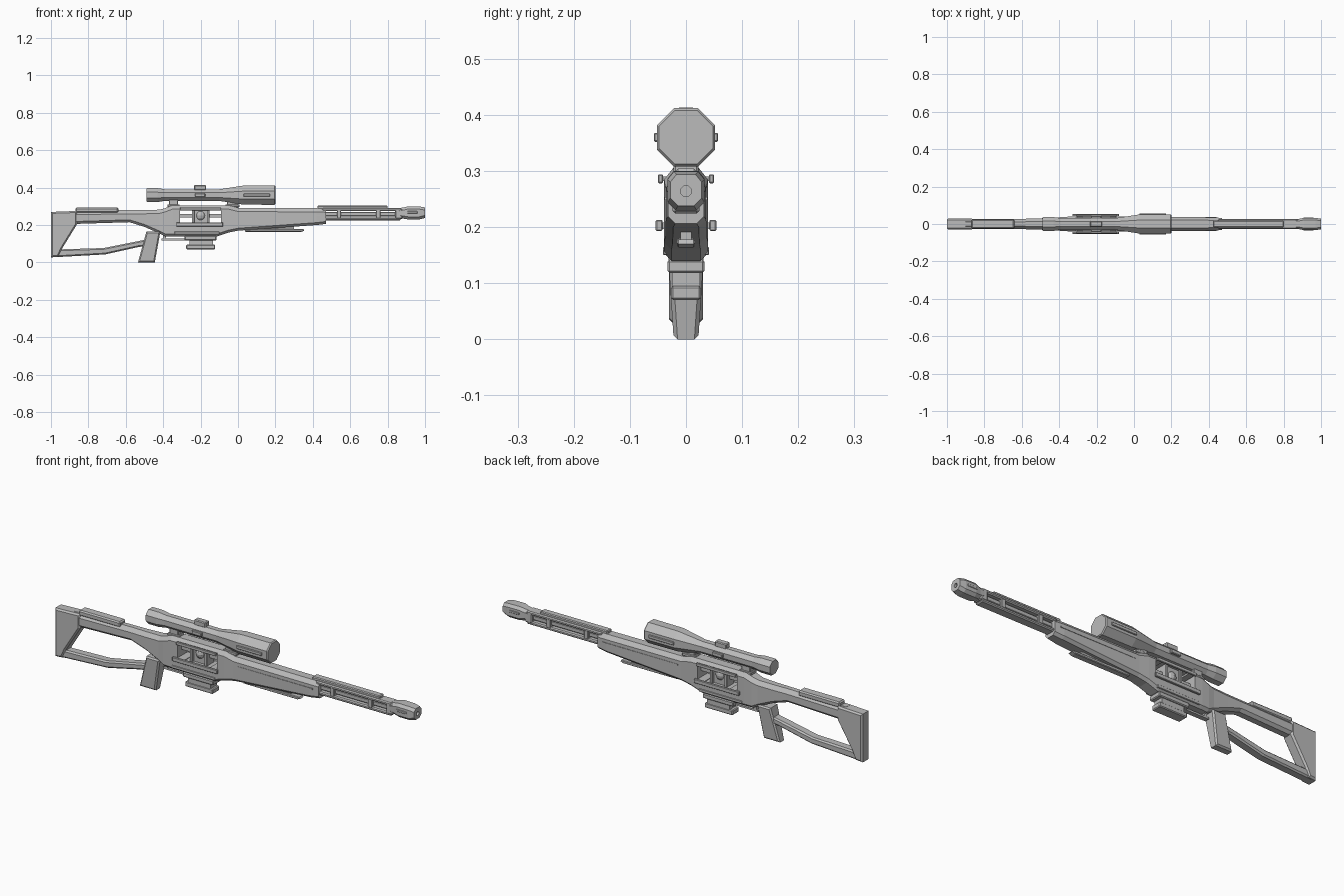
import bpy, bmesh, math
from mathutils import Matrix

if "Cube" in bpy.data.objects:
    bpy.data.objects.remove(bpy.data.objects["Cube"], do_unlink=True)

grey = bpy.data.materials.new("gunmetal_grey")
grey.use_nodes = True
grey.diffuse_color = (0.5, 0.5, 0.5, 1)
grey.node_tree.nodes["Principled BSDF"].inputs["Base Color"].default_value = (0.5, 0.5, 0.5, 1)


def finish(name, bm):
    bmesh.ops.recalc_face_normals(bm, faces=bm.faces)
    mesh = bpy.data.meshes.new(name)
    bm.to_mesh(mesh)
    bm.free()
    mesh.materials.append(grey)
    ob = bpy.data.objects.new(name, mesh)
    bpy.context.scene.collection.objects.link(ob)
    return ob


def skin(name, rings):
    """Join equal rings of points into a capped tube."""
    bm = bmesh.new()
    vs = [[bm.verts.new(p) for p in ring] for ring in rings]
    n = len(vs[0])
    for a, b in zip(vs, vs[1:]):
        for i in range(n):
            j = (i + 1) % n
            bm.faces.new((a[i], a[j], b[j], b[i]))
    bm.faces.new(vs[0])
    bm.faces.new(vs[-1])
    return finish(name, bm)


def loft(name, sections, top, low):
    """Chamfered section along x; each station is x, bottom, top, half width."""
    rings = []
    for x, z0, z1, w in sections:
        half = [(w - low, z0), (w, z0 + low), (w, z1 - top), (w - top * 0.8, z1)]
        rings.append([(x, y, z) for y, z in half]
                     + [(x, -y, z) for y, z in reversed(half)])
    return skin(name, rings)


def prism(name, pts, bevel):
    """Side outline of x, z, half width, with chamfered side edges."""
    bm = bmesh.new()
    a = [bm.verts.new((x, -w, z)) for x, z, w in pts]
    b = [bm.verts.new((x, w, z)) for x, z, w in pts]
    sides = [bm.faces.new(a), bm.faces.new(b)]
    for i in range(len(pts)):
        j = (i + 1) % len(pts)
        bm.faces.new((a[i], a[j], b[j], b[i]))
    bmesh.ops.recalc_face_normals(bm, faces=bm.faces)
    edges = [e for f in sides for e in f.edges]
    if bevel:
        bmesh.ops.bevel(bm, geom=edges, offset=bevel, segments=1, affect='EDGES')
    return finish(name, bm)


def box(name, x0, x1, z0, z1, y1, y0=None, bevel=0.0):
    """Box across the centre plane, or from y0 to y1 when y0 is given."""
    y0 = -y1 if y0 is None else y0
    bm = bmesh.new()
    size = Matrix.Diagonal((x1 - x0, y1 - y0, z1 - z0, 1))
    move = Matrix.Translation(((x0 + x1) / 2, (y0 + y1) / 2, (z0 + z1) / 2))
    bmesh.ops.create_cube(bm, size=1, matrix=move @ size)
    if bevel:
        bmesh.ops.bevel(bm, geom=bm.edges[:], offset=bevel, segments=1, affect='EDGES')
    return finish(name, bm)


def pair(name, x0, x1, z0, z1, inner, outer, bevel=0.002):
    box("left_" + name, x0, x1, z0, z1, outer, inner, bevel)
    box("right_" + name, x0, x1, z0, z1, -inner, -outer, bevel)


def cut(ob, cutter):
    cutter.hide_render = True
    mod = ob.modifiers.new("cut", 'BOOLEAN')
    mod.object = cutter
    mod.solver = 'EXACT'
    deps = bpy.context.evaluated_depsgraph_get()
    mesh = bpy.data.meshes.new_from_object(ob.evaluated_get(deps))
    ob.modifiers.clear()
    ob.data = mesh
    bpy.data.objects.remove(cutter, do_unlink=True)


# Receiver, stock beam and forestock in one chamfered body
body = loft("body", [
    (-0.9, 0.205, 0.275, 0.028), (-0.58, 0.215, 0.28, 0.028),
    (-0.5, 0.19, 0.28, 0.03), (-0.42, 0.155, 0.282, 0.033),
    (-0.39, 0.14, 0.29, 0.037), (-0.35, 0.14, 0.305, 0.039),
    (-0.11, 0.14, 0.305, 0.039), (-0.05, 0.16, 0.305, 0.039),
    (0.0, 0.17, 0.292, 0.037), (0.42, 0.2, 0.29, 0.036),
    (0.47, 0.206, 0.288, 0.032)], 0.02, 0.013)
cut(body, box("window_cutter", -0.31, -0.09, 0.205, 0.29, 0.1))

# Mechanism inside the window
box("chamber_block", -0.245, -0.155, 0.2, 0.295, 0.018)
box("chamber_bar", -0.315, -0.085, 0.24, 0.258, 0.008)
for i, x in enumerate((-0.24, -0.16)):
    box("chamber_post_%d" % i, x - 0.007, x + 0.007, 0.2, 0.295, 0.03, bevel=0.002)
bm = bmesh.new()
bmesh.ops.create_uvsphere(bm, u_segments=12, v_segments=8, radius=0.03,
                          matrix=Matrix.Translation((-0.2, 0, 0.25)))
finish("chamber_core", bm)

# Side rails above and below the window
pair("upper_rail", -0.31, -0.09, 0.278, 0.294, 0.041, 0.05)
pair("lower_rail", -0.33, -0.08, 0.193, 0.213, 0.042, 0.054)
for x in (-0.29, -0.11):
    box("upper_rail_stem", x - 0.015, x + 0.015, 0.282, 0.29, 0.043)
    box("lower_rail_stem", x - 0.02, x + 0.02, 0.197, 0.208, 0.045)
box("receiver_lower_plate", -0.34, -0.1, 0.15, 0.165, 0.041, bevel=0.002)

# Forestock trim and the bar under it
box("forestock_strip", 0.02, 0.44, 0.248, 0.254, 0.0385)
prism("under_bar", [(0.03, 0.18, 0.016), (0.04, 0.164, 0.016),
                    (0.34, 0.164, 0.016), (0.355, 0.17, 0.016), (0.35, 0.178, 0.016)], 0.003)
box("under_bar_spacer", 0.05, 0.3, 0.17, 0.2, 0.01)

# Skeleton stock
prism("butt", [(x, z, 0.03) for x, z in (
    (-1, 0.27), (-1, 0.027), (-0.96, 0.03), (-0.94, 0.075),
    (-0.86, 0.205), (-0.86, 0.275))], 0.008)
prism("lower_strut", [(x, z, 0.024) for x, z in (
    (-0.98, 0.028), (-0.71, 0.043), (-0.53, 0.083), (-0.47, 0.09),
    (-0.47, 0.125), (-0.52, 0.117), (-0.72, 0.077), (-0.95, 0.07))], 0.007)
box("cheek_pad", -0.87, -0.64, 0.265, 0.293, 0.024, bevel=0.006)

# Grip, trigger bar and magazine
prism("grip", [(-0.49, 0.165, 0.033), (-0.535, 0, 0.022),
               (-0.445, 0, 0.022), (-0.415, 0.165, 0.033)], 0.007)
box("trigger_bar", -0.41, -0.28, 0.118, 0.127, 0.012)
box("trigger_bar_mount", -0.4, -0.385, 0.12, 0.15, 0.012)
box("magazine_collar", -0.285, -0.115, 0.118, 0.142, 0.033, bevel=0.004)
box("magazine_neck", -0.26, -0.135, 0.085, 0.125, 0.025)
box("magazine_base", -0.277, -0.122, 0.07, 0.095, 0.027, bevel=0.004)

# Barrel shroud with open slots
box("barrel_core", 0.45, 0.88, 0.246, 0.27, 0.013, bevel=0.004)
box("shroud_top", 0.45, 0.87, 0.274, 0.291, 0.026, bevel=0.005)
box("shroud_bottom", 0.45, 0.87, 0.224, 0.241, 0.024, bevel=0.005)
box("barrel_top_rail", 0.425, 0.8, 0.285, 0.304, 0.018, bevel=0.004)
for x in (0.54, 0.75):
    box("shroud_clamp", x - 0.012, x + 0.012, 0.235, 0.28, 0.024, bevel=0.003)
box("shroud_end", 0.84, 0.88, 0.232, 0.287, 0.026, bevel=0.005)

# Muzzle with a bore
muzzle = loft("muzzle", [
    (0.86, 0.238, 0.29, 0.026), (0.885, 0.234, 0.294, 0.028),
    (0.91, 0.23, 0.3, 0.033), (0.97, 0.23, 0.299, 0.033),
    (1.0, 0.238, 0.294, 0.028)], 0.014, 0.014)
bm = bmesh.new()
bmesh.ops.create_cone(bm, cap_ends=True, segments=12, radius1=0.01, radius2=0.01, depth=0.08,
                      matrix=Matrix.Translation((1, 0, 0.264)) @ Matrix.Rotation(math.pi / 2, 4, 'Y'))
cut(muzzle, finish("bore_cutter", bm))
box("muzzle_vent", 0.905, 0.96, 0.262, 0.274, 0.035, bevel=0.002)

# Eight-sided scope
rings = []
for x, r in ((-0.49, 0.034), (-0.485, 0.037), (-0.43, 0.037), (-0.39, 0.031),
             (-0.1, 0.031), (0.01, 0.048), (0.03, 0.051), (0.195, 0.052), (0.2, 0.048)):
    R = r / math.cos(math.pi / 8)
    angles = [math.pi / 8 + k * math.pi / 4 for k in range(8)]
    rings.append([(x, R * math.cos(a), 0.36 + R * math.sin(a)) for a in angles])
skin("scope", rings)
box("scope_side_plates", 0.03, 0.17, 0.352, 0.368, 0.057, bevel=0.002)
box("scope_top_knob", -0.235, -0.17, 0.385, 0.413, 0.016, bevel=0.004)
box("scope_side_knobs", -0.23, -0.175, 0.35, 0.37, 0.042, bevel=0.003)
for label, x0, x1 in (("rear", -0.37, -0.32), ("front", -0.06, 0.0)):
    box("scope_%s_mount" % label, x0, x1, 0.285, 0.34, 0.018, bevel=0.003)
    box("scope_%s_mount_foot" % label, x0 - 0.008, x1 + 0.008, 0.295, 0.311, 0.022, bevel=0.003)
